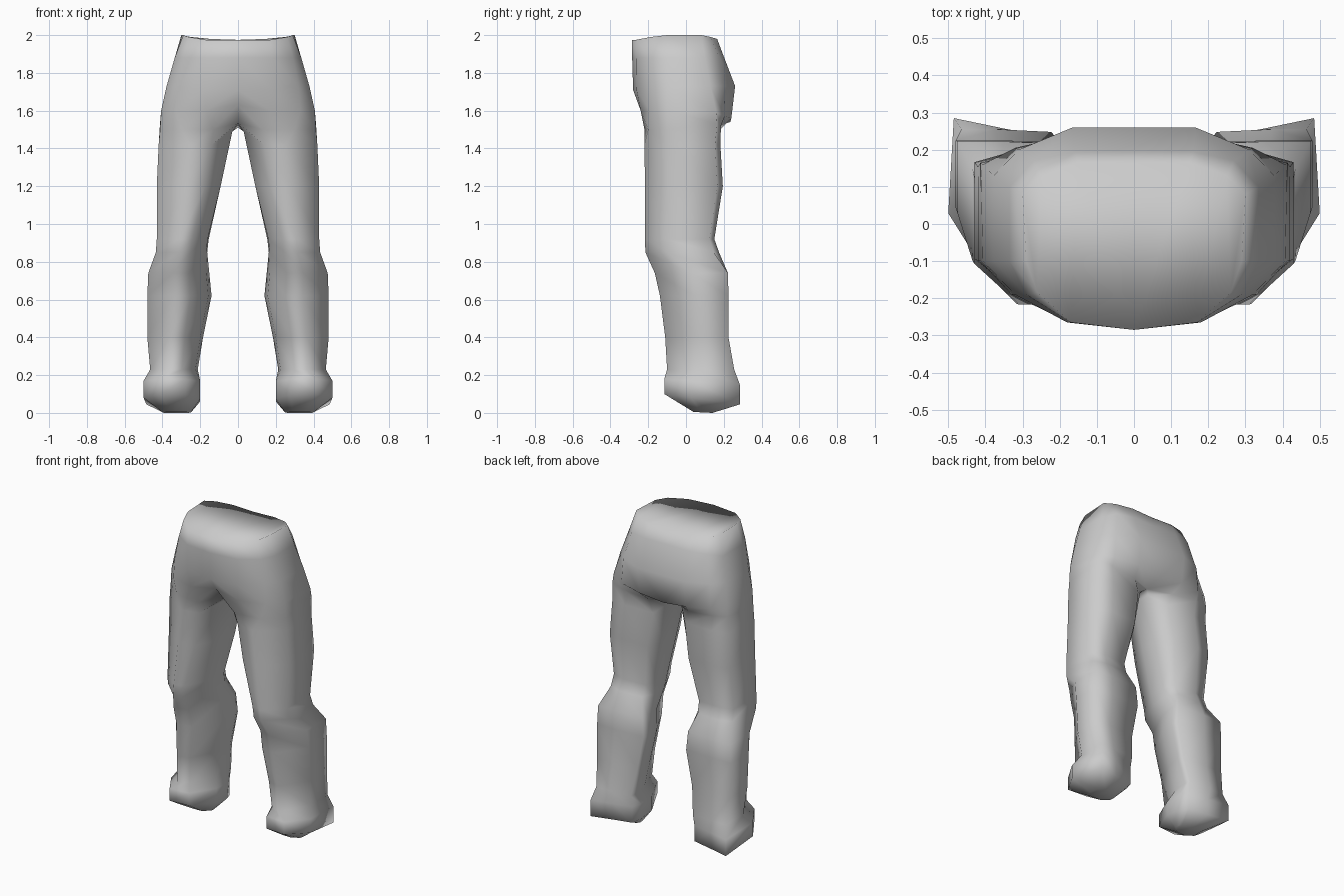
import bpy, bmesh

cloth = bpy.data.materials.new("grey_cloth")
cloth.diffuse_color = (0.6, 0.6, 0.6, 1)

# Hip half-rings: front centre, round the outside, to back centre
HIPS = [
    [(0, -.285, 1.975), (.17, -.265, 1.975), (.26, -.185, 1.99), (.29, -.1, 2), (.30, .08, 2), (.25, .13, 1.99), (.15, .165, 1.98), (0, .165, 1.975)],
    [(0, -.285, 1.88), (.18, -.265, 1.88), (.29, -.19, 1.88), (.335, -.1, 1.88), (.335, .1, 1.88), (.27, .17, 1.9), (.16, .195, 1.9), (0, .195, 1.9)],
    [(0, -.28, 1.71), (.18, -.262, 1.71), (.32, -.19, 1.73), (.378, -.1, 1.73), (.378, .13, 1.73), (.31, .2, 1.73), (.165, .26, 1.73), (0, .26, 1.73)],
    [(0, -.23, 1.63), (.17, -.24, 1.6), (.33, -.19, 1.6), (.407, -.1, 1.6), (.407, .16, 1.59), (.32, .205, 1.57), (.165, .24, 1.56), (0, .235, 1.54)],
    [(0, -.10, 1.535), (.13, -.22, 1.5), (.30, -.2, 1.5), (.413, -.1, 1.5), (.413, .165, 1.53), (.32, .185, 1.52), (.14, .18, 1.5), (0, .12, 1.51)],
]

# Cross-sections in a unit box: inner to outer, front to back
THIGH = [(0, .45), (.24, .05), (.55, 0), (1, .3), (1, .93), (.7, 1), (.17, .98), (0, .78)]
KNEE = [(.02, .5), (.32, .05), (.56, 0), (1, .3), (1, .93), (.7, 1), (.14, .98), (0, .8)]
CALF = [(.05, .58), (.33, .07), (.6, 0), (1, .5), (1, 1), (.62, 1), (.04, .98), (0, .87)]
FOOT = [(0, .45), (.26, .03), (.7, 0), (1, .36), (.95, 1), (.5, .93), (.08, .87), (0, .72)]

# Section, height, inner x, outer x, front y, back y, extra height at the front
LEG = [
    (THIGH, 1.42, .05, .42, -.22, .182, 0),
    (THIGH, 1.2, .092, .43, -.217, .195, 0),
    (KNEE, .92, .155, .43, -.217, .15, 0),
    (KNEE, .85, .163, .435, -.215, .175, 0),
    (CALF, .74, .152, .475, -.165, .222, 0),
    (CALF, .62, .14, .48, -.138, .225, 0),
    (CALF, .40, .185, .48, -.11, .225, 0),
    (CALF, .23, .213, .465, -.10, .255, 0),
    (FOOT, .15, .2, .5, -.115, .285, .03),
    (FOOT, .045, .2, .5, -.115, .285, .055),
    (FOOT, .0, .25, .40, .04, .14, .005),
]


def leg_ring(section, z, x0, x1, y0, y1, lift):
    return [(x0 + u * (x1 - x0), y0 + v * (y1 - y0), z + lift * (1 - v)) for u, v in section]


bm = bmesh.new()
rings = [[bm.verts.new(p) for p in ring] for ring in HIPS + [leg_ring(*r) for r in LEG]]

# Arch under the crotch
for k in (0, 7):
    rings[len(HIPS)][k].co.x -= .02
    rings[len(HIPS)][k].co.z += .07

# Hips stay open on the middle plane, the leg is a closed tube
for i, (a, b) in enumerate(zip(rings, rings[1:])):
    for k in range(7 if i < len(HIPS) - 1 else 8):
        n = (k + 1) % 8
        bm.faces.new((a[k], b[k], b[n], a[n]))

# Waist and sole caps
for ring in (rings[0], rings[-1]):
    for k in range(3):
        bm.faces.new((ring[k], ring[k + 1], ring[6 - k], ring[7 - k]))

bmesh.ops.recalc_face_normals(bm, faces=bm.faces)
if sum(f.normal.z for f in bm.faces if all(v in rings[0] for v in f.verts)) < 0:
    bmesh.ops.reverse_faces(bm, faces=bm.faces)
for f in bm.faces:
    f.smooth = True

mesh = bpy.data.meshes.new("trousers")
bm.to_mesh(mesh)
bm.free()
mesh.materials.append(cloth)
trousers = bpy.data.objects.new("trousers", mesh)
bpy.context.collection.objects.link(trousers)

# Second leg
mirror = trousers.modifiers.new("mirror", 'MIRROR')
mirror.use_clip = True
mirror.merge_threshold = 0.001
